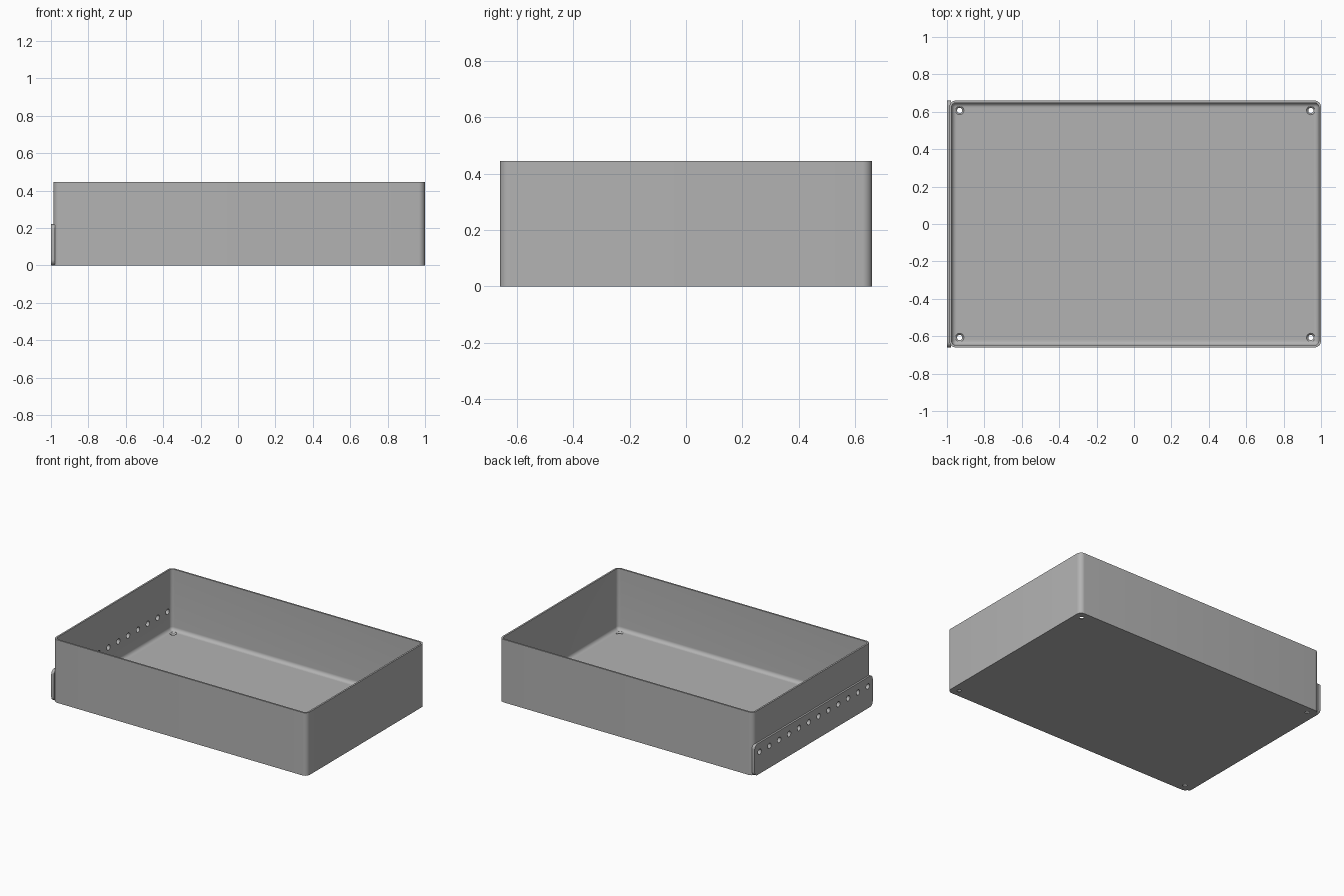
import bpy, bmesh, math
from mathutils import Matrix, Vector

cube = bpy.data.objects.get("Cube")
if cube:
    bpy.data.objects.remove(cube)

# Overall sizes
LEFT, RIGHT, HALF_Y, HEIGHT = -0.987, 1.0, 0.66, 0.445
MID_X, HALF_X = (LEFT + RIGHT) / 2, (RIGHT - LEFT) / 2
WALL, CORNER, FILLET = 0.012, 0.035, 0.026

grey = bpy.data.materials.new("plain grey")
grey.use_nodes = True
colour = (0.45, 0.45, 0.45, 1)
grey.diffuse_color = colour
grey.node_tree.nodes["Principled BSDF"].inputs["Base Color"].default_value = colour


def make_object(name, bm):
    bmesh.ops.recalc_face_normals(bm, faces=bm.faces)
    mesh = bpy.data.meshes.new(name)
    bm.to_mesh(mesh)
    bm.free()
    mesh.materials.append(grey)
    obj = bpy.data.objects.new(name, mesh)
    bpy.context.collection.objects.link(obj)
    return obj


def rounded_outline(half_a, half_b, radius, steps=8):
    """Points of a rounded rectangle, anticlockwise."""
    points = []
    for i, (sa, sb) in enumerate(((1, 1), (-1, 1), (-1, -1), (1, -1))):
        for k in range(steps + 1):
            angle = (i + k / steps) * math.pi / 2
            points.append((sa * (half_a - radius) + radius * math.cos(angle),
                           sb * (half_b - radius) + radius * math.sin(angle)))
    return points


def loft(name, rings):
    """Skin a stack of matching rings and cap both ends."""
    bm = bmesh.new()
    loops = [[bm.verts.new(p) for p in ring] for ring in rings]
    for low, high in zip(loops, loops[1:]):
        for i in range(len(low)):
            j = (i + 1) % len(low)
            bm.faces.new((low[i], low[j], high[j], high[i]))
    bm.faces.new(loops[0])
    bm.faces.new(loops[-1])
    return make_object(name, bm)


def tray_ring(inset, z):
    outline = rounded_outline(HALF_X - inset, HALF_Y - inset, max(CORNER - inset, 0.005))
    return [(MID_X + x, y, z) for x, y in outline]


# Tray: outside wall, rim, inside wall, then the fillet down to the floor
rings = [tray_ring(0, 0), tray_ring(0, HEIGHT), tray_ring(WALL, HEIGHT)]
for k in range(9):
    a = k / 8 * math.pi / 2
    rings.append(tray_ring(WALL + FILLET * (1 - math.cos(a)),
                           WALL + FILLET * (1 - math.sin(a))))
tray = loft("tray", rings)

# Mounting plate: rounded strip along the lower half of one end
strip = rounded_outline(HALF_Y, 0.11, 0.03)
plate = loft("mounting_plate", [[(x, y, z + 0.11) for y, z in strip] for x in (-1, -0.979)])

# Cutter for the row of holes through the plate and the end wall
bm = bmesh.new()
turn = Matrix.Rotation(math.pi / 2, 4, "Y")
for i in range(12):
    place = Matrix.Translation(Vector((-0.985, -0.605 + 0.11 * i, 0.155)))
    bmesh.ops.create_cone(bm, cap_ends=True, segments=24, radius1=0.019, radius2=0.019,
                          depth=0.1, matrix=place @ turn)
row_cutter = make_object("row_hole_cutter", bm)

# Cutter for the countersunk screw holes in the floor corners
bm = bmesh.new()
for sx in (-1, 1):
    for sy in (-1, 1):
        spot = Vector((MID_X + sx * 0.939, sy * 0.607, 0))
        profile = [(0.014, -0.05), (0.014, 0.003), (0.023, WALL), (0.023, 0.05)]
        loops = [[bm.verts.new(spot + Vector((r * math.cos(k * math.pi / 12),
                                              r * math.sin(k * math.pi / 12), z)))
                  for k in range(24)] for r, z in profile]
        for low, high in zip(loops, loops[1:]):
            for i in range(24):
                j = (i + 1) % 24
                bm.faces.new((low[i], low[j], high[j], high[i]))
        bm.faces.new(loops[0])
        bm.faces.new(loops[-1])
screw_cutter = make_object("screw_hole_cutter", bm)

for cutter in (row_cutter, screw_cutter):
    cutter.hide_render = True
    cutter.hide_viewport = True


def cut(obj, *cutters):
    for cutter in cutters:
        mod = obj.modifiers.new("holes", "BOOLEAN")
        mod.operation = "DIFFERENCE"
        mod.solver = "EXACT"
        mod.object = cutter
    # Bake the cuts so smoothing sees the final edges
    bpy.context.view_layer.update()
    graph = bpy.context.evaluated_depsgraph_get()
    obj.data = bpy.data.meshes.new_from_object(obj.evaluated_get(graph))
    obj.modifiers.clear()


cut(tray, row_cutter, screw_cutter)
cut(plate, row_cutter)
for helper in (row_cutter, screw_cutter):
    bpy.data.objects.remove(helper)

# Smooth the rounded corners and keep the rims sharp
bpy.ops.object.select_all(action="DESELECT")
for obj in (tray, plate):
    obj.select_set(True)
bpy.context.view_layer.objects.active = tray
bpy.ops.object.shade_smooth_by_angle(angle=math.radians(30))
